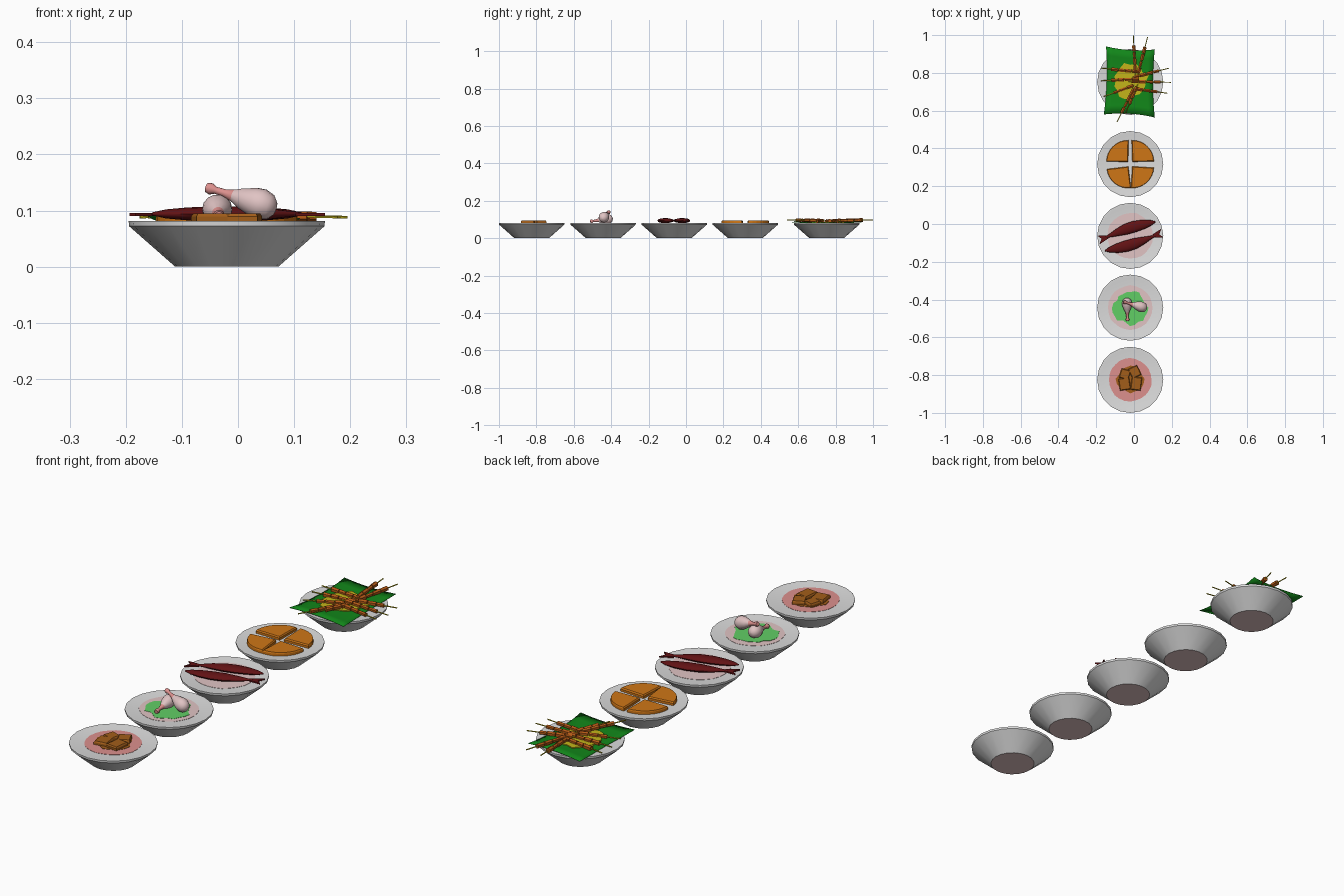
import bpy, bmesh, math, random
from mathutils import Vector, Matrix

if "Cube" in bpy.data.objects:
    bpy.data.objects.remove(bpy.data.objects["Cube"])

random.seed(4)
CX = -0.02
TOP = 0.079
YS = [-0.825, -0.443, -0.063, 0.317, 0.752]


def mat(name, r, g, b):
    m = bpy.data.materials.new(name)
    m.diffuse_color = (r, g, b, 1)
    m.use_nodes = True
    m.node_tree.nodes["Principled BSDF"].inputs["Base Color"].default_value = m.diffuse_color
    return m


PORCELAIN = mat("porcelain", 0.72, 0.72, 0.72)
PALE = mat("pale_pink", 0.75, 0.55, 0.55)
PINK = mat("sauce_pink", 0.72, 0.28, 0.27)
HERB = mat("herb_green", 0.12, 0.62, 0.13)
BROWN = mat("fried_brown", 0.36, 0.11, 0.01)
ORANGE = mat("bread_orange", 0.62, 0.18, 0.008)
RED = mat("fish_dark_red", 0.12, 0.006, 0.007)
LEAF = mat("leaf_green", 0.006, 0.24, 0.01)
YELLOW = mat("rice_yellow", 0.55, 0.46, 0.01)
MEAT = mat("meat_rust", 0.45, 0.1, 0.008)


def finish(bm, name, *mats, smooth=None):
    bmesh.ops.recalc_face_normals(bm, faces=bm.faces)
    me = bpy.data.meshes.new(name)
    bm.to_mesh(me)
    bm.free()
    for m in mats:
        me.materials.append(m)
    ob = bpy.data.objects.new(name, me)
    bpy.context.collection.objects.link(ob)
    if smooth:
        bpy.context.view_layer.objects.active = ob
        ob.select_set(True)
        bpy.ops.object.shade_smooth_by_angle(angle=math.radians(smooth))
        ob.select_set(False)
    return ob


def loft(bm, rings):
    """Skin a list of rings and cap both ends."""
    vs = [[bm.verts.new(p) for p in r] for r in rings]
    n = len(vs[0])
    for a, b in zip(vs, vs[1:]):
        for i in range(n):
            bm.faces.new((a[i], a[(i + 1) % n], b[(i + 1) % n], b[i]))
    bm.faces.new(vs[0][::-1])
    bm.faces.new(vs[-1])


def circle(r, z, n, ry=None, c=(0, 0)):
    ry = r if ry is None else ry
    return [Vector((c[0] + r * math.cos(2 * math.pi * i / n),
                    c[1] + ry * math.sin(2 * math.pi * i / n), z)) for i in range(n)]


def slab(name, pts, z0, z1, m, inset=0.0):
    """Flat prism from an outline; inset rounds off the upper edge."""
    bm = bmesh.new()
    c = sum((Vector(p) for p in pts), Vector((0, 0))) / len(pts)
    ring = lambda z, k: [(*(c + (Vector(p) - c) * k), z) for p in pts]
    rings = [ring(z0, 1), ring(z1, 1)]
    if inset:
        rings = [ring(z0, 1), ring(z0 + (z1 - z0) * .65, 1), ring(z1, 1 - inset)]
    loft(bm, rings)
    return finish(bm, name, m)


def blob(name, y, r, wob, h, m, n=24):
    pts = []
    for i in range(n):
        a = 2 * math.pi * i / n
        k = r * (1 + random.uniform(-wob, wob))
        pts.append((CX + k * math.cos(a), y + k * math.sin(a)))
    return slab(name, pts, TOP - .001, TOP + h, m)


# Bowls: shallow top, straight flared wall, tinted underside
for i, y in enumerate(YS):
    bm = bmesh.new()
    loft(bm, [circle(r, z, 20, c=(CX, y)) for r, z in
              [(.092, 0), (.174, .072), (.175, .081), (.168, .081), (.158, TOP)]])
    ob = finish(bm, f"bowl_{i + 1}", PORCELAIN, PALE, smooth=25)
    for p in ob.data.polygons:
        if p.normal.z < -.9:
            p.material_index = 1

# Bowl 1: sauce and fried cubes
y = YS[0]
blob("sauce_pool", y, .114, .02, .001, PINK)
blob("cube_glaze", y + .005, .07, .12, .0025, BROWN, 16)
for i, (dx, dy, w, d, rot) in enumerate([(-.03, -.022, .058, .064, .15), (.032, -.02, .054, .07, -.12),
                                         (-.028, .03, .05, .05, -.3), (.024, .042, .052, .056, .45)]):
    R = Matrix.Rotation(rot, 2)
    pts = [Vector((CX + dx, y + dy)) + R @ Vector((sx * w / 2, sy * d / 2))
           for sx, sy in ((-1, -1), (1, -1), (1, 1), (-1, 1))]
    slab(f"fried_cube_{i + 1}", pts, TOP, .095, BROWN, .12)

# Bowl 2: garnish and two drumsticks
y = YS[1]
blob("broth_ring", y, .118, .02, .001, PALE)
blob("herb_bed", y, .088, .12, .002, HERB)


def drumstick(name, fat, tip, r):
    fat, tip = Vector(fat), Vector(tip)
    axis = tip - fat
    L = axis.length
    prof = [(-r, .06), (-.9 * r, .45), (-.6 * r, .8), (0, 1), (.5 * r, .95), (.36 * L, .68),
            (.52 * L, .4), (.68 * L, .25), (.84 * L, .23), (.92 * L, .38), (L, .3)]
    bm = bmesh.new()
    loft(bm, [circle(k * r, z, 14) for z, k in prof])
    for f in bm.faces:
        f.material_index = int(f.calc_center_median().z > .6 * L)
    bm.transform(Matrix.Translation(fat) @ axis.to_track_quat('Z', 'Y').to_matrix().to_4x4())
    finish(bm, name, PALE, PINK, smooth=60)


drumstick("drumstick_upper", (.042, -.44, .111), (-.056, -.412, .141), .028)
drumstick("drumstick_lower", (-.037, -.418, .102), (-.034, -.512, .09), .027)

# Bowl 3: two whole fish with forked tails, lying head to tail
blob("fish_broth", YS[2], .122, .02, .001, PALE)


def fish(name, tail, head):
    tail, head = Vector(tail), Vector(head)
    d = head - tail
    L = d.length
    prof = [(.12, .16, .25), (.2, .3, .4), (.32, .62, .75), (.48, .95, 1), (.64, 1, 1),
            (.8, .82, .85), (.92, .5, .6), (1, .1, .2)]
    bm = bmesh.new()
    rings = []
    for t, w, h in prof:
        bend = .012 * math.sin(math.pi * t)
        rings.append([Vector((t * L, bend + .03 * w * math.cos(a), .0135 * h * math.sin(a)))
                      for a in (2 * math.pi * k / 12 for k in range(12))])
    loft(bm, rings)
    # tail fin
    fin = [(.16 * L, -.005), (.16 * L, .012), (0, .027), (.05 * L, .005), (-.005, -.02)]
    loft(bm, [[Vector((px, py, z)) for px, py in fin] for z in (-.004, .002)])
    bm.transform(Matrix.Translation((tail.x, tail.y, .094)) @ Matrix.Rotation(math.atan2(d.y, d.x), 4, 'Z'))
    finish(bm, name, RED, smooth=50)


fish("fish_back", (-.185, -.088), (.113, .012))
fish("fish_front", (.147, -.045), (-.153, -.142))

# Bowl 4: flat bread cut in quarters
for q in range(4):
    a0 = q * math.pi / 2 + (.03, -.02, .12, -.06)[q]
    mid = a0 + math.pi / 4
    c = Vector((CX, YS[3])) + .016 * Vector((math.cos(mid), math.sin(mid)))
    pts = [c] + [c + .115 * Vector((math.cos(a0 + k * math.pi / 16), math.sin(a0 + k * math.pi / 16)))
                 for k in range(9)]
    slab(f"bread_quarter_{q + 1}", pts, TOP, .094, ORANGE, .06)

# Bowl 5: wavy leaf
bm = bmesh.new()
N = 8
grid = []
for i in range(N + 1):
    for j in range(N + 1):
        u, v = i / N * 2 - 1, j / N * 2 - 1
        x = -.022 + u * (.122 + .01 * v * v) + .006 * v * (u < 0)
        yy = .752 + v * (.168 + .012 * u * u) - .008 * u
        grid.append(bm.verts.new((x, yy, .083 + .006 * v * v * abs(v) + .002 * u * v)))
for i in range(N):
    for j in range(N):
        k = i * (N + 1) + j
        bm.faces.new((grid[k], grid[k + N + 1], grid[k + N + 2], grid[k + 1]))
leaf = finish(bm, "leaf", LEAF, smooth=40)
sol = leaf.modifiers.new("thickness", 'SOLIDIFY')
sol.thickness = .0015

rice = blob("yellow_rice", .755, .09, .14, .009, YELLOW, 20)


# Skewers: a bare stick at the outer end, chunks of meat toward the middle
def rod(bm, a, b, r, n, mi):
    start = set(bm.faces)
    M = Matrix.Translation((a + b) / 2) @ (b - a).to_track_quat('Z', 'Y').to_matrix().to_4x4()
    bmesh.ops.create_cone(bm, cap_ends=True, segments=n, radius1=r, radius2=r * .9,
                          depth=(b - a).length, matrix=M)
    for f in bm.faces:
        if f not in start:
            f.material_index = mi


SKEWERS = [((-.004, 1.0), (.008, .79)), ((.072, .99), (.02, .79)),
           ((-.175, .825), (.03, .805)), ((-.175, .758), (.02, .768)), ((-.16, .675), (.0, .735)),
           ((.185, .825), (-.01, .775)), ((.195, .75), (-.03, .755)), ((.178, .692), (-.01, .718)),
           ((-.09, .54), (.0, .72)), ((-.045, .585), (.02, .74))]
for i, (tip, inner) in enumerate(SKEWERS):
    a, b = Vector((*tip, .088 if abs(tip[0]) > .1 else .098)), Vector((*inner, .093))
    d = (b - a).normalized()
    bm = bmesh.new()
    rod(bm, a, b, .0025, 5, 0)
    s = .055
    while s < (b - a).length - .02:
        l = random.uniform(.028, .036)
        rod(bm, a + d * s, a + d * (s + l), random.uniform(.0085, .0115), 6, 1)
        s += l + .004
    finish(bm, f"skewer_{i + 1}", YELLOW, MEAT)
